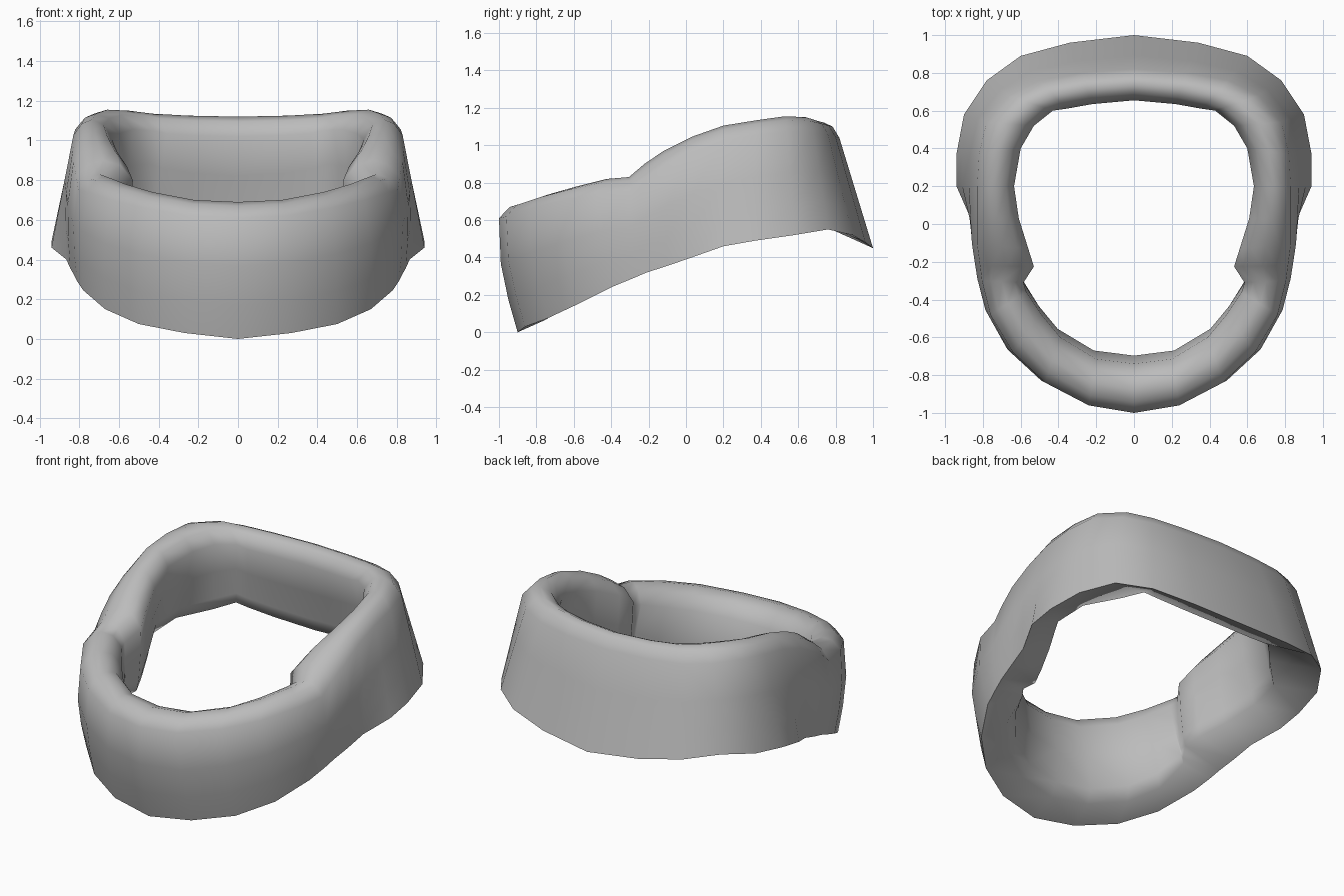
import bpy, bmesh
from mathutils import Vector

if "Cube" in bpy.data.objects:
    bpy.data.objects.remove(bpy.data.objects["Cube"])

# Half-ring stations, front to back:
# outer hem x y z, outer shoulder x y z, inner rim x y
STATIONS = [
    (0, -.90, 0, 0, -1.0, .61, 0, -.74),
    (.27, -.86, .03, .24, -.96, .62, .20, -.715),
    (.50, -.74, .075, .47, -.84, .66, .39, -.60),
    (.67, -.58, .15, .64, -.68, .70, .49, -.48),
    (.78, -.39, .245, .76, -.48, .74, .57, -.36),
    (.81, -.28, .29, .805, -.30, .75, .585, -.31),
    (.825, -.21, .32, .815, -.22, .82, .53, -.225),
    (.845, -.10, .355, .83, -.11, .89, .56, -.13),
    (.865, .03, .40, .83, .03, .965, .61, .03),
    (.94, .20, .46, .83, .20, 1.025, .635, .20),
    (.94, .37, .49, .82, .37, 1.055, .60, .40),
    (.90, .58, .52, .78, .54, 1.075, .53, .52),
    (.78, .76, .55, .66, .68, 1.07, .43, .60),
    (.60, .89, .52, .50, .76, 1.055, .36, .61),
    (.34, .96, .48, .28, .80, 1.045, .22, .635),
    (0, 1.0, .45, 0, .82, 1.04, 0, .655),
]


def section(s):
    """Closed cross-section of the collar at one station."""
    hem, top = Vector(s[0:3]), Vector(s[3:6])
    rim = Vector((s[6], s[7], top.z))
    across = rim - top
    up = Vector((0, 0, 1))
    inward = across.normalized()
    # Hem thickness and lift, outer bulge and inner bulge by zone
    if s[1] < -.4:
        thick, lift, swell, fold = .6, .07, .03, .045
    elif s[1] < .1:
        thick, lift, swell, fold = .9, .07, .022, .01
    elif s[1] < .5:
        thick, lift, swell, fold = 1.0, .09, 0, .01
    else:
        thick, lift, swell, fold = 1.35, .10, 0, 0
    inner_hem = hem + across * thick + up * lift
    return [
        inner_hem,
        hem,
        hem.lerp(top, .28) - inward * swell * .7,
        hem.lerp(top, .6) - inward * swell,
        top,
        top + across * .22 + up * .06,
        top + across * .48 + up * .08,
        top + across * .78 + up * .055,
        rim - up * .02,
        rim.lerp(inner_hem, .45) + inward * fold,
        rim.lerp(inner_hem, .85) + inward * fold,
    ]


# Collar: sections bridged into a half ring, then mirrored
bm = bmesh.new()
rows = [[bm.verts.new(p) for p in section(s)] for s in STATIONS]
for a, b in zip(rows, rows[1:]):
    n = len(a)
    for i in range(n):
        j = (i + 1) % n
        bm.faces.new((a[i], b[i], b[j], a[j]))
bmesh.ops.recalc_face_normals(bm, faces=bm.faces)
# Make sure the outer wall faces outwards
bm.normal_update()
outer = next(f for f in bm.faces if rows[0][1] in f.verts and rows[0][2] in f.verts)
if outer.normal.y > 0:
    bmesh.ops.reverse_faces(bm, faces=bm.faces)
mesh = bpy.data.meshes.new("collar")
bm.to_mesh(mesh)
bm.free()

collar = bpy.data.objects.new("collar", mesh)
bpy.context.collection.objects.link(collar)
grey = bpy.data.materials.new("grey cloth")
grey.diffuse_color = (.5, .5, .5, 1)
grey.use_nodes = True
grey.node_tree.nodes["Principled BSDF"].inputs["Base Color"].default_value = grey.diffuse_color
mesh.materials.append(grey)

mirror = collar.modifiers.new("mirror", 'MIRROR')
mirror.use_clip = True
mirror.merge_threshold = .001

bpy.context.view_layer.objects.active = collar
collar.select_set(True)
bpy.ops.object.modifier_apply(modifier="mirror")
bpy.ops.object.shade_smooth_by_angle(angle=1.3)
